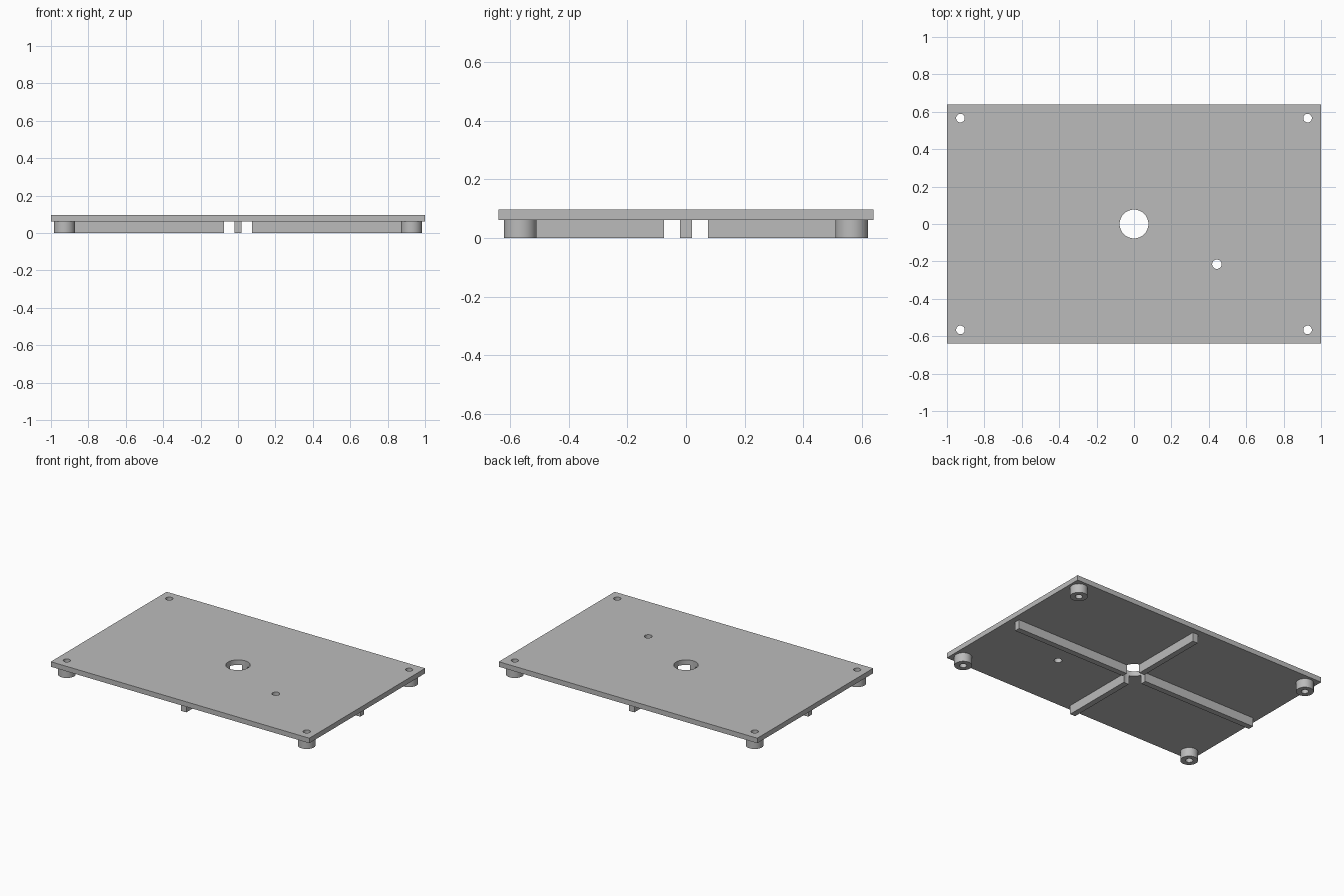
import bpy
import math

cube = bpy.data.objects.get("Cube")
if cube:
    bpy.data.objects.remove(cube, do_unlink=True)

WIDTH, DEPTH = 2.0, 1.28
HEIGHT, UNDERSIDE = 0.097, 0.062
FOOT_X, FOOT_Y, FOOT_R = 0.928, 0.566, 0.056
SCREW_R, CENTRE_R, SIDE_R = 0.023, 0.077, 0.025
RIB_W, RIB_X, RIB_Y = 0.04, 0.96, 0.60

grey = bpy.data.materials.new("grey")
grey.use_nodes = True
grey.diffuse_color = (0.5, 0.5, 0.5, 1)
bsdf = next(n for n in grey.node_tree.nodes if n.type == 'BSDF_PRINCIPLED')
bsdf.inputs["Base Color"].default_value = grey.diffuse_color


def finish(name):
    obj = bpy.context.object
    obj.name = name
    obj.data.materials.append(grey)
    return obj


def box(name, x, y, z0, z1, sx, sy):
    bpy.ops.mesh.primitive_cube_add(size=1, location=(x, y, (z0 + z1) / 2))
    bpy.context.object.scale = (sx, sy, z1 - z0)
    bpy.ops.object.transform_apply(location=False, rotation=False, scale=True)
    return finish(name)


def cylinder(name, x, y, z0, z1, r):
    bpy.ops.mesh.primitive_cylinder_add(
        vertices=48, radius=r, depth=z1 - z0, location=(x, y, (z0 + z1) / 2))
    return finish(name)


def drill(obj, x, y, r):
    """Cut a vertical round hole right through a part."""
    cutter = cylinder("hole_cutter", x, y, -0.1, 0.2, r)
    cutter.hide_render = True
    mod = obj.modifiers.new("hole", 'BOOLEAN')
    mod.operation, mod.solver, mod.object = 'DIFFERENCE', 'EXACT', cutter
    bpy.ops.object.select_all(action='DESELECT')
    bpy.context.view_layer.objects.active = obj
    obj.select_set(True)
    bpy.ops.object.modifier_apply(modifier=mod.name)
    bpy.data.objects.remove(cutter, do_unlink=True)


def smooth(obj):
    bpy.ops.object.select_all(action='DESELECT')
    bpy.context.view_layer.objects.active = obj
    obj.select_set(True)
    bpy.ops.object.shade_smooth_by_angle(angle=math.radians(30))


# Flat plate with the centre hole, one side hole and four screw holes
plate = box("plate", 0, 0, UNDERSIDE, HEIGHT, WIDTH, DEPTH)
drill(plate, 0, 0, CENTRE_R)
drill(plate, 0.443, -0.215, SIDE_R)

# Hollow round feet under the corners
for sx, side in ((-1, "right"), (1, "left")):
    for sy, end in ((-1, "front"), (1, "back")):
        x, y = sx * FOOT_X, sy * FOOT_Y
        drill(plate, x, y, SCREW_R)
        foot = cylinder(f"foot_{end}_{side}", x, y, 0, UNDERSIDE, FOOT_R)
        drill(foot, x, y, SCREW_R)
        smooth(foot)
smooth(plate)

# Crossed stiffening ribs, interrupted by the centre hole
for s, side, end in ((-1, "right", "front"), (1, "left", "back")):
    rib_x = box(f"rib_{side}", s * RIB_X / 2, 0, 0, UNDERSIDE, RIB_X, RIB_W)
    rib_y = box(f"rib_{end}", 0, s * RIB_Y / 2, 0, UNDERSIDE, RIB_W, RIB_Y)
    for rib in (rib_x, rib_y):
        drill(rib, 0, 0, CENTRE_R)
        smooth(rib)
